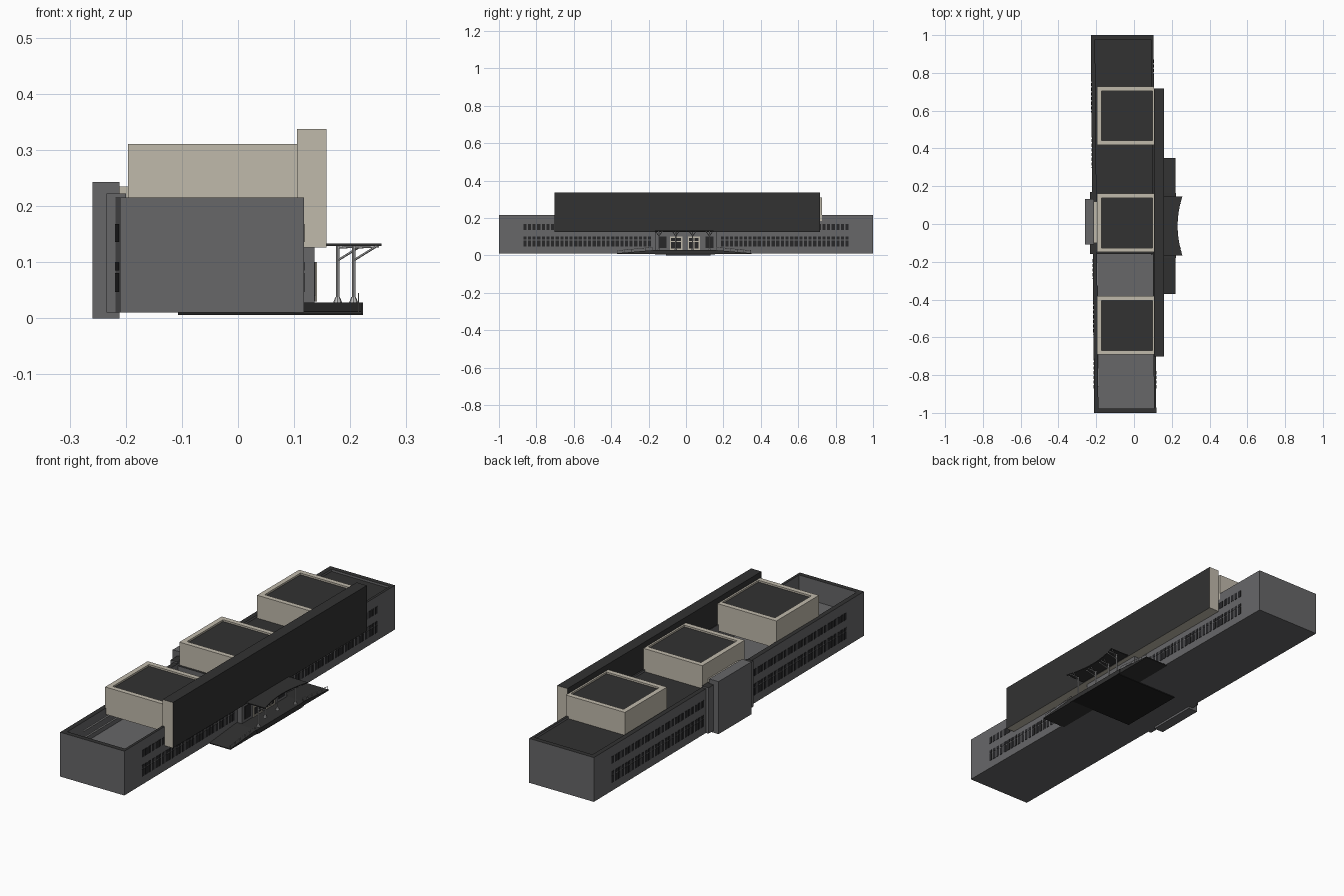
import bpy, bmesh, math
from mathutils import Vector

if "Cube" in bpy.data.objects:
    bpy.data.objects.remove(bpy.data.objects["Cube"])


def mat(name, c):
    m = bpy.data.materials.new(name)
    m.diffuse_color = (*c, 1)
    m.use_nodes = True
    m.node_tree.nodes["Principled BSDF"].inputs["Base Color"].default_value = m.diffuse_color
    return m


GRAY = mat("wall gray", (0.135, 0.135, 0.14))
DARK = mat("charcoal", (0.032, 0.032, 0.032))
TAN = mat("warm stone", (0.53, 0.49, 0.41))
GLASS = mat("dark glass", (0.02, 0.02, 0.022))
METAL = mat("light metal", (0.5, 0.5, 0.5))
BLACK = mat("base black", (0.015, 0.015, 0.015))


def add_prism(bm, pts, z0, z1):
    """Vertical prism; z1 may be a list giving a height per corner."""
    tops = z1 if isinstance(z1, list) else [z1] * len(pts)
    lo = [bm.verts.new((x, y, z0)) for x, y in pts]
    hi = [bm.verts.new((x, y, z)) for (x, y), z in zip(pts, tops)]
    bm.faces.new(lo[::-1])
    bm.faces.new(hi)
    n = len(pts)
    for i in range(n):
        j = (i + 1) % n
        bm.faces.new((lo[i], lo[j], hi[j], hi[i]))


def rect(x0, x1, y0, y1):
    return [(x0, y0), (x1, y0), (x1, y1), (x0, y1)]


def finish(name, bm, mats, rule=None):
    bmesh.ops.recalc_face_normals(bm, faces=bm.faces)
    bm.normal_update()
    if rule:
        for f in bm.faces:
            f.material_index = rule(f.normal)
    me = bpy.data.meshes.new(name)
    bm.to_mesh(me)
    bm.free()
    for m in mats:
        me.materials.append(m)
    ob = bpy.data.objects.new(name, me)
    bpy.context.collection.objects.link(ob)
    return ob


def prisms(name, items, mats, rule=None):
    bm = bmesh.new()
    for it in items:
        add_prism(bm, *it)
    return finish(name, bm, mats, rule)


def box(name, x0, x1, y0, y1, z0, z1, *mats, rule=None):
    return prisms(name, [(rect(x0, x1, y0, y1), z0, z1)], mats, rule)


def add_rod(bm, a, b, r0, r1=None, n=8):
    a, b = Vector(a), Vector(b)
    d = b - a
    res = bmesh.ops.create_cone(bm, cap_ends=True, segments=n, radius1=r0,
                                radius2=r0 if r1 is None else r1, depth=d.length)
    q = d.to_track_quat('Z', 'Y')
    for v in res['verts']:
        v.co = q @ v.co + (a + b) / 2


top_dark = lambda n: 1 if n.z > 0.9 else 0


# long walls run at a very slight angle
def left(y, o=0.0):
    return -0.2195 - 0.009 * y + o


def right(y, o=0.0):
    return 0.1105 - 0.0075 * y + o


def strip(fn, o0, o1, y0, y1):
    return [(fn(y0, o0), y0), (fn(y0, o1), y0), (fn(y1, o1), y1), (fn(y1, o0), y1)]


def slab_between(y0, y1, o=0.0):
    return [(left(y0, o), y0), (right(y0, -o), y0), (right(y1, -o), y1), (left(y1, o), y1)]


# main body: lower storey, upper walls with dark coping, roof
prisms("lower_storey", [(slab_between(-1, 1), 0.01, 0.115)], [GRAY])
prisms("upper_walls", [
    (strip(left, 0, 0.022, -1, 1), 0.115, 0.215),
    (strip(right, -0.012, 0, -1, 1), 0.115, 0.215),
    (slab_between(-1, -0.978, 0.012), 0.115, 0.215),
    (slab_between(0.978, 1, 0.012), 0.115, 0.215)], [GRAY, DARK], top_dark)
prisms("main_roof", [(slab_between(-0.16, 0.98, 0.01), 0.115, 0.205)], [GRAY, DARK], top_dark)

# window rows on both long sides
bm = bmesh.new()
PITCH = 0.0247
for side in (-1, 1):
    for k in range(28):
        y0 = side * (0.186 + k * PITCH) - (0.017 if side < 0 else 0)
        y1 = y0 + 0.017
        for fn, o0, o1 in ((left, -0.0015, 0.002), (right, -0.002, 0.0015)):
            for z0, z1 in ((0.047, 0.081), (0.085, 0.1), (0.136, 0.168)):
                add_prism(bm, strip(fn, o0, o1, y0, y1), z0, z1)
finish("windows", bm, [GLASS])

# pale window trims inside the open end
prisms("inner_window_trim", [(strip(left, 0.021, 0.026, -0.86, -0.2), z, z + 0.005)
                             for z in (0.136, 0.17)], [METAL])

# roof blocks with raised rims
for i, (y0, y1) in enumerate(((0.419, 0.727), (-0.149, 0.161), (-0.692, -0.381))):
    x0, x1 = -0.196, 0.106
    box(f"roof_block_{i+1}", x0, x1, y0, y1, 0.185, 0.303, TAN, DARK, rule=top_dark)
    prisms(f"roof_block_rim_{i+1}", [
        (rect(x0, x0 + 0.023, y0, y1), 0.3, 0.311),
        (rect(x1 - 0.009, x1, y0, y1), 0.3, 0.311),
        (rect(x0 + 0.023, x1 - 0.009, y0, y0 + 0.023), 0.3, 0.311),
        (rect(x0 + 0.023, x1 - 0.009, y1 - 0.023, y1), 0.3, 0.311)], [TAN])

# long facade panel: dark broad faces and top, stone ends and underside
box("facade_panel", 0.105, 0.158, -0.702, 0.717, 0.126, 0.337, TAN, DARK,
    rule=lambda n: 1 if abs(n.x) > 0.9 or n.z > 0.9 else 0)

# stair core at the back
box("core_base", -0.234, -0.2, -0.16, 0.17, 0.01, 0.222, GRAY, DARK, rule=top_dark)
box("core_slab", -0.259, -0.211, -0.108, 0.132, 0.0, 0.243, GRAY)
box("core_link", -0.212, -0.19, -0.1, 0.12, 0.19, 0.235, TAN)

# entrance bay with two framed doorways
box("entrance_bay", 0.09, 0.136, -0.165, 0.165, 0.01, 0.127, GRAY)
frames, panes = [], []
for y0, y1 in ((-0.086, -0.02), (0.01, 0.074)):
    ym = (y0 + y1) / 2
    panes.append((rect(0.134, 0.138, y0, y1), 0.03, 0.1))
    for a in (y0, ym - 0.003, y1 - 0.006):
        frames.append((rect(0.134, 0.141, a, a + 0.006), 0.03, 0.1))
    for z in (0.03, 0.072, 0.094):
        frames.append((rect(0.134, 0.1405, y0, y1), z, z + 0.006))
for s in (-1, 1):
    y = s * 0.125
    panes.append((rect(0.134, 0.138, y - 0.022, y + 0.022), 0.04, 0.1))
prisms("door_glass", panes, [GLASS])
prisms("door_frames", frames, [TAN])

# ground plate, landing and side ramps
box("ground_plate", -0.107, 0.223, -0.165, 0.155, 0.006, 0.011, BLACK)
box("landing", 0.1, 0.223, -0.18, 0.165, 0.008, 0.028, DARK)
prisms("ramps", [
    (rect(0.1, 0.22, -0.37, -0.18), 0.008, [0.012, 0.012, 0.028, 0.028]),
    (rect(0.1, 0.22, 0.165, 0.35), 0.008, [0.028, 0.028, 0.012, 0.012])], [DARK])

# ramp handrails
bm = bmesh.new()
for ya, yb in ((-0.18, -0.365), (0.165, 0.345)):
    add_rod(bm, (0.215, ya, 0.044), (0.215, yb, 0.026), 0.0012, n=6)
    for k in range(6):
        t = k / 5
        y, z = ya + (yb - ya) * t, 0.028 - 0.016 * t
        add_rod(bm, (0.215, y, z - 0.004), (0.215, y, z + 0.016), 0.0012, n=6)
finish("handrails", bm, [METAL])

# canopy with a concave front edge
N = 12
front = []
for k in range(N + 1):
    t = -1 + 2 * k / N
    front.append((0.231 + 0.025 * t * t, -0.01 + 0.156 * t))
prisms("canopy", [([(0.136, 0.146)] + [(0.136, -0.166)] + front, 0.129, 0.133)], [DARK])

# canopy columns, flared feet and raking braces
bm = bmesh.new()
for y in (-0.145, -0.055, 0.035, 0.125):
    x = 0.174 + 0.032 * ((y + 0.01) / 0.135) ** 2
    add_rod(bm, (x, y, 0.028), (x, y, 0.13), 0.003)
    add_rod(bm, (x, y, 0.028), (x, y, 0.038), 0.008, 0.004)
    for dy in (-0.018, 0.018):
        add_rod(bm, (x, y, 0.103), (x + 0.042, y + dy, 0.129), 0.002, n=6)
    add_rod(bm, (x, y, 0.126), (x + 0.045, y, 0.128), 0.002, n=6)
finish("canopy_columns", bm, [METAL])
